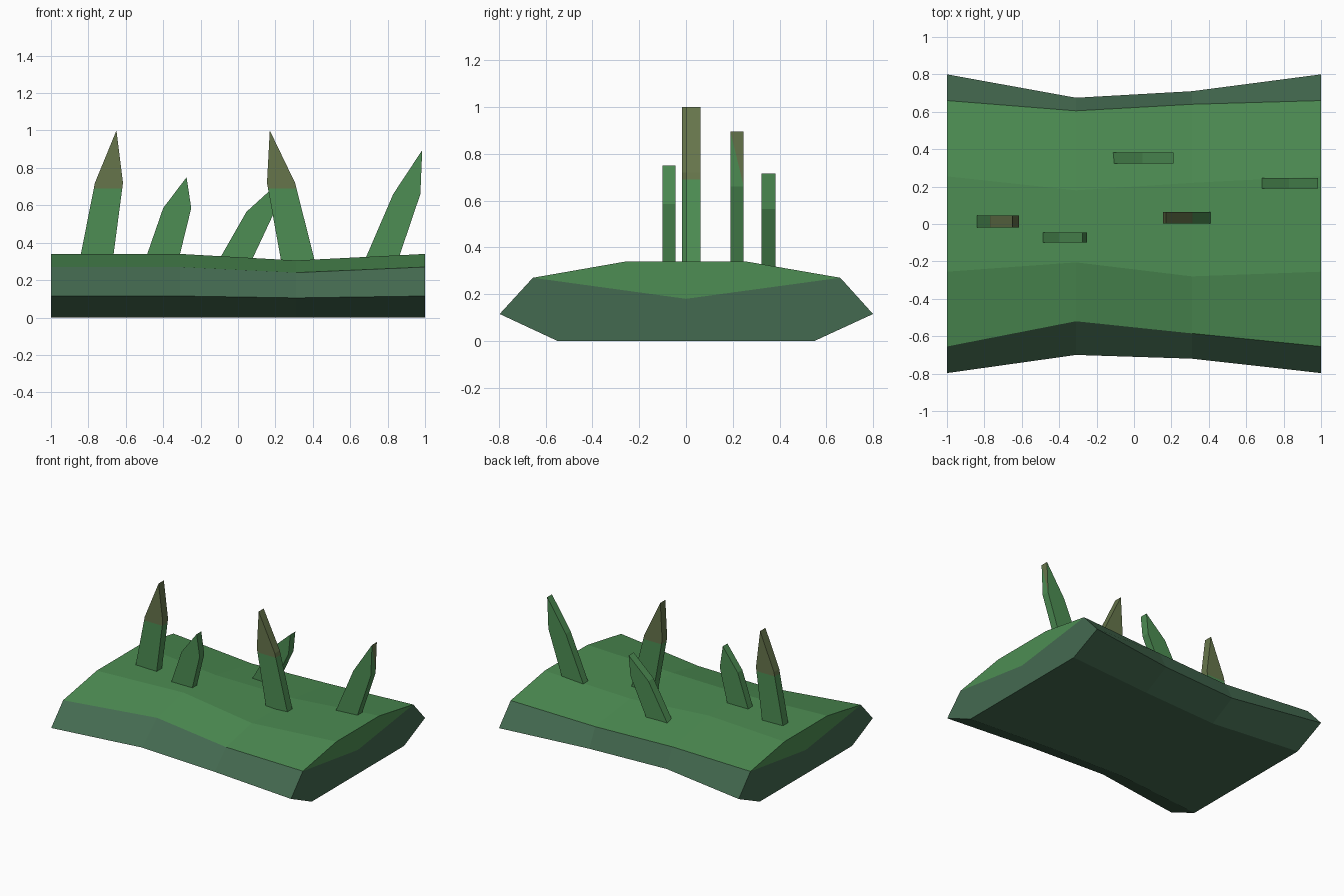
import bpy
import bmesh

if "Cube" in bpy.data.objects:
    bpy.data.objects.remove(bpy.data.objects["Cube"])


def material(name, srgb):
    m = bpy.data.materials.new(name)
    lin = [((c / 255 + 0.055) / 1.055) ** 2.4 for c in srgb]
    m.diffuse_color = (*lin, 1)
    m.use_nodes = True
    m.node_tree.nodes["Principled BSDF"].inputs["Base Color"].default_value = m.diffuse_color
    return m


GRASS = material("grass green", (77, 141, 83))
SOIL = material("mossy soil", (68, 106, 80))
TIP = material("dry olive", (102, 117, 75))


def finish(bm, name, mats):
    bmesh.ops.recalc_face_normals(bm, faces=bm.faces)
    mesh = bpy.data.meshes.new(name)
    bm.to_mesh(mesh)
    bm.free()
    for m in mats:
        mesh.materials.append(m)
    ob = bpy.data.objects.new(name, mesh)
    bpy.context.collection.objects.link(ob)
    return ob


# Ground slab: cross-sections (y, z) lofted along x
end = [(-0.55, 0), (-0.797, 0.115), (-0.655, 0.27), (-0.255, 0.34),
       (0.255, 0.34), (0.66, 0.27), (0.80, 0.115), (0.55, 0)]
sections = [
    (-1.0, end),
    (-0.31, [(-0.48, 0), (-0.70, 0.115), (-0.52, 0.27), (-0.205, 0.34),
             (0.18, 0.325), (0.605, 0.25), (0.675, 0.11), (0.47, 0)]),
    (0.31, [(-0.50, 0), (-0.72, 0.105), (-0.585, 0.24), (-0.28, 0.305),
            (0.22, 0.30), (0.64, 0.25), (0.71, 0.11), (0.50, 0)]),
    (1.0, end),
]
bm = bmesh.new()
rings = [[bm.verts.new((x, y, z)) for y, z in pts] for x, pts in sections]
for a, b in zip(rings, rings[1:]):
    for i in range(8):
        j = (i + 1) % 8
        f = bm.faces.new((a[i], a[j], b[j], b[i]))
        f.material_index = 0 if i in (2, 3, 4) else 1

# End caps: turf wedge dips into the soil
for ring in (rings[0], rings[-1]):
    dip = bm.verts.new((ring[0].co.x, 0, 0.18))
    turf = bm.faces.new((ring[2], ring[3], ring[4], ring[5], dip))
    soil = bm.faces.new((ring[0], ring[1], ring[2], dip, ring[5], ring[6], ring[7]))
    turf.material_index, soil.material_index = 0, 1
finish(bm, "ground", [GRASS, SOIL])


def grass_blade(name, base, mid, tip, y0, y1, dry):
    """Flat pointed blade; base and mid are (x left, x right, z), tip is (x, z)."""
    (bl, br, bz), (ml, mr, mz), (tx, tz) = base, mid, tip
    t = (bz - 0.26) / (mz - bz)          # sink the root below the turf
    outline = [(bl - (ml - bl) * t, 0.26), (br - (mr - br) * t, 0.26),
               (mr, mz), (tx, tz), (ml, mz)]
    bm = bmesh.new()
    f = bm.faces.new([bm.verts.new((x, y0, z)) for x, z in outline])
    ext = bmesh.ops.extrude_face_region(bm, geom=[f], use_keep_orig=True)
    for v in ext["geom"]:
        if isinstance(v, bmesh.types.BMVert):
            v.co.y = y1
    if dry:                              # dried tip
        cut = mz - 0.03
        bmesh.ops.bisect_plane(bm, geom=bm.verts[:] + bm.edges[:] + bm.faces[:],
                               plane_co=(0, 0, cut), plane_no=(0, 0, 1))
        for f in bm.faces:
            f.material_index = int(f.calc_center_median().z > cut + 0.001)
    return finish(bm, name, [GRASS, TIP])


grass_blade("grass_blade_left", (-0.84, -0.665, 0.34), (-0.765, -0.615, 0.72),
            (-0.65, 1.0), -0.018, 0.045, True)
grass_blade("grass_blade_front", (-0.485, -0.31, 0.34), (-0.40, -0.25, 0.585),
            (-0.275, 0.75), -0.10, -0.045, False)
grass_blade("grass_blade_middle", (0.23, 0.41, 0.305), (0.155, 0.305, 0.72),
            (0.17, 1.0), 0.003, 0.063, True)
grass_blade("grass_blade_back", (-0.095, 0.08, 0.32), (0.045, 0.195, 0.565),
            (0.21, 0.715), 0.323, 0.383, False)
right = grass_blade("grass_blade_right", (0.69, 0.865, 0.335), (0.83, 0.975, 0.66),
                    (0.985, 0.895), 0.19, 0.247, False)

# Half-dried outer edge on the right blade
bm = bmesh.new()
bm.from_mesh(right.data)
edge = next(f for f in bm.faces if f.normal.x > 0.9 and f.calc_center_median().z > 0.7)
for f in bmesh.ops.triangulate(bm, faces=[edge])["faces"]:
    f.material_index = int(f.calc_center_median().z > 0.78)
bm.to_mesh(right.data)
bm.free()
